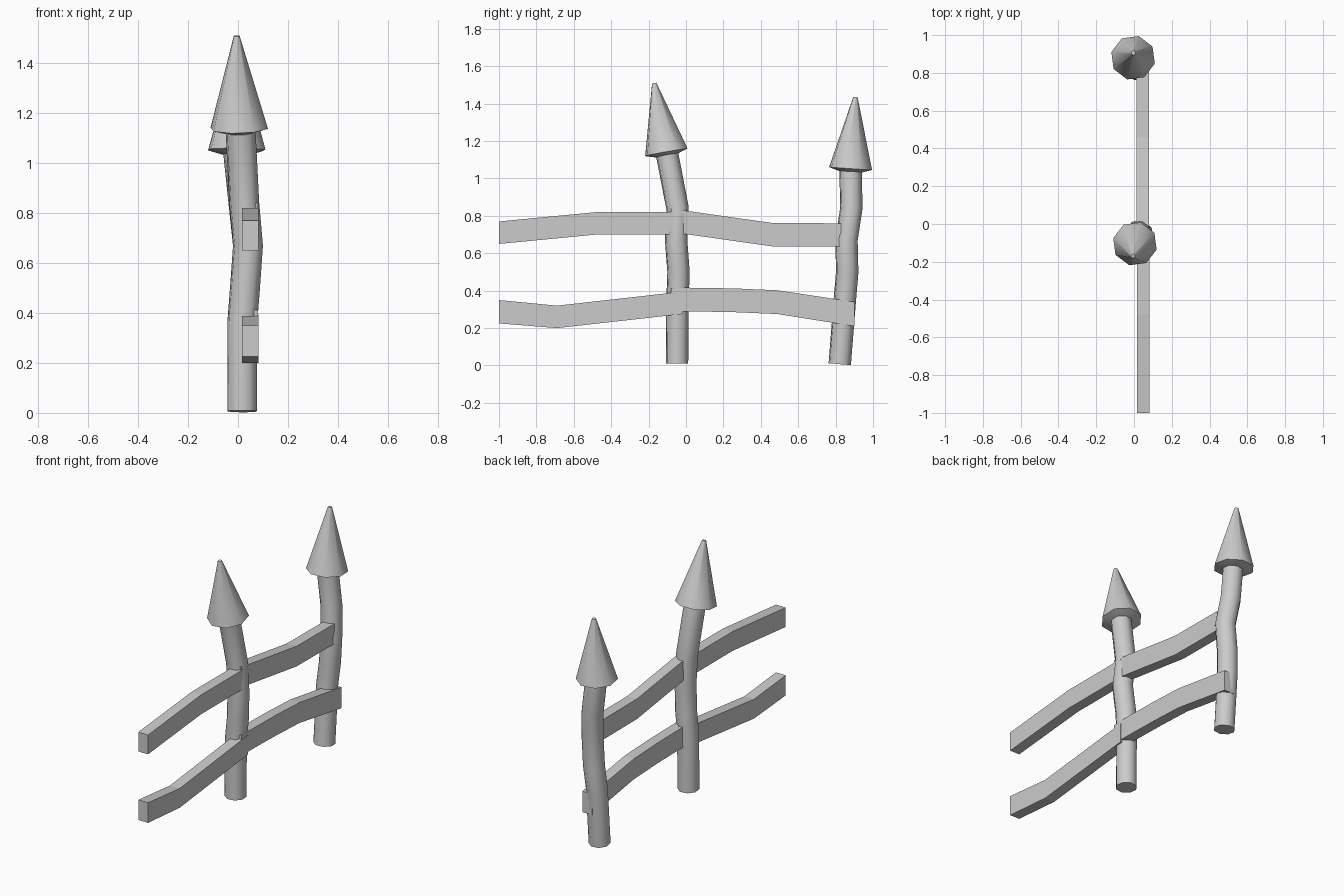
import bpy, bmesh
from math import sin, cos, pi, radians
from mathutils import Vector

if "Cube" in bpy.data.objects:
    bpy.data.objects.remove(bpy.data.objects["Cube"])

SIDES = 8
TURN = radians(-15)


def finish(name, bm, smooth):
    bmesh.ops.recalc_face_normals(bm, faces=bm.faces)
    mesh = bpy.data.meshes.new(name)
    bm.to_mesh(mesh)
    bm.free()
    obj = bpy.data.objects.new(name, mesh)
    bpy.context.collection.objects.link(obj)
    if smooth:
        bpy.ops.object.select_all(action='DESELECT')
        obj.select_set(True)
        bpy.context.view_layer.objects.active = obj
        bpy.ops.object.shade_smooth_by_angle(angle=radians(60))
    return obj


def bridge(bm, rings):
    n = len(rings[0])
    for a, b in zip(rings, rings[1:]):
        for i in range(n):
            j = (i + 1) % n
            bm.faces.new((a[i], a[j], b[j], b[i]))
    bm.faces.new(rings[0][::-1])
    bm.faces.new(rings[-1])


def tube(name, centres, radii, axes=None):
    """Eight-sided loft with rings square to the path."""
    bm = bmesh.new()
    pts = [Vector(c) for c in centres]
    rings = []
    for i, p in enumerate(pts):
        axis = axes if axes else pts[min(i + 1, len(pts) - 1)] - pts[max(i - 1, 0)]
        axis = axis.normalized()
        u = Vector((0, 1, 0)).cross(axis).normalized()
        v = axis.cross(u)
        ring = []
        for k in range(SIDES):
            a = TURN + 2 * pi * k / SIDES
            ring.append(bm.verts.new(p + (u * cos(a) + v * sin(a)) * radii[i]))
        rings.append(ring)
    bridge(bm, rings)
    return finish(name, bm, True)


def cap(name, base, tip):
    """Pointed cap with a shallow underside and a blunt tip."""
    base, tip = Vector(base), Vector(tip)
    axis = (tip - base).normalized()
    tube(name, [base - axis * 0.018, base, tip], [0.06, 0.119, 0.012], axis)


def rail(name, profile, x0, x1):
    """Bent plank: profile holds (y, bottom z, top z)."""
    bm = bmesh.new()
    rings = [[bm.verts.new(c) for c in
              ((x0, y, lo), (x1, y, lo), (x1, y, hi), (x0, y, hi))]
             for y, lo, hi in profile]
    bridge(bm, rings)
    finish(name, bm, False)


# Crooked posts
R = 0.062
tube("front_post",
     [(.017, -.048, .01), (.017, -.045, .36), (.028, -.04, .5),
      (.04, -.053, .67), (.025, -.045, .84), (.01, -.103, 1.14)], [R] * 6)
tube("back_post",
     [(.017, .822, .007), (.017, .85, .36), (.028, .862, .5),
      (.04, .858, .67), (.022, .884, .84), (0, .88, 1.05)], [R] * 6)

# Pointed caps
cap("front_cap", (.005, -.105, 1.14), (-.005, -.17, 1.51))
cap("back_cap", (-.005, .88, 1.053), (-.003, .906, 1.435))

# Bent rails, overlapping at the front post
rail("upper_front_rail", [(-1, .65, .77), (-.48, .70, .82), (-.02, .70, .82)], .016, .083)
rail("upper_back_rail", [(-.08, .715, .84), (-.02, .705, .83), (.46, .637, .762), (.83, .635, .76)], .014, .08)
rail("lower_front_rail", [(-1, .225, .35), (-.69, .20, .32), (-.02, .275, .395)], .016, .083)
rail("lower_back_rail", [(-.08, .288, .412), (0, .29, .416), (.26, .285, .412),
                         (.49, .275, .402), (.90, .21, .34)], .014, .08)
